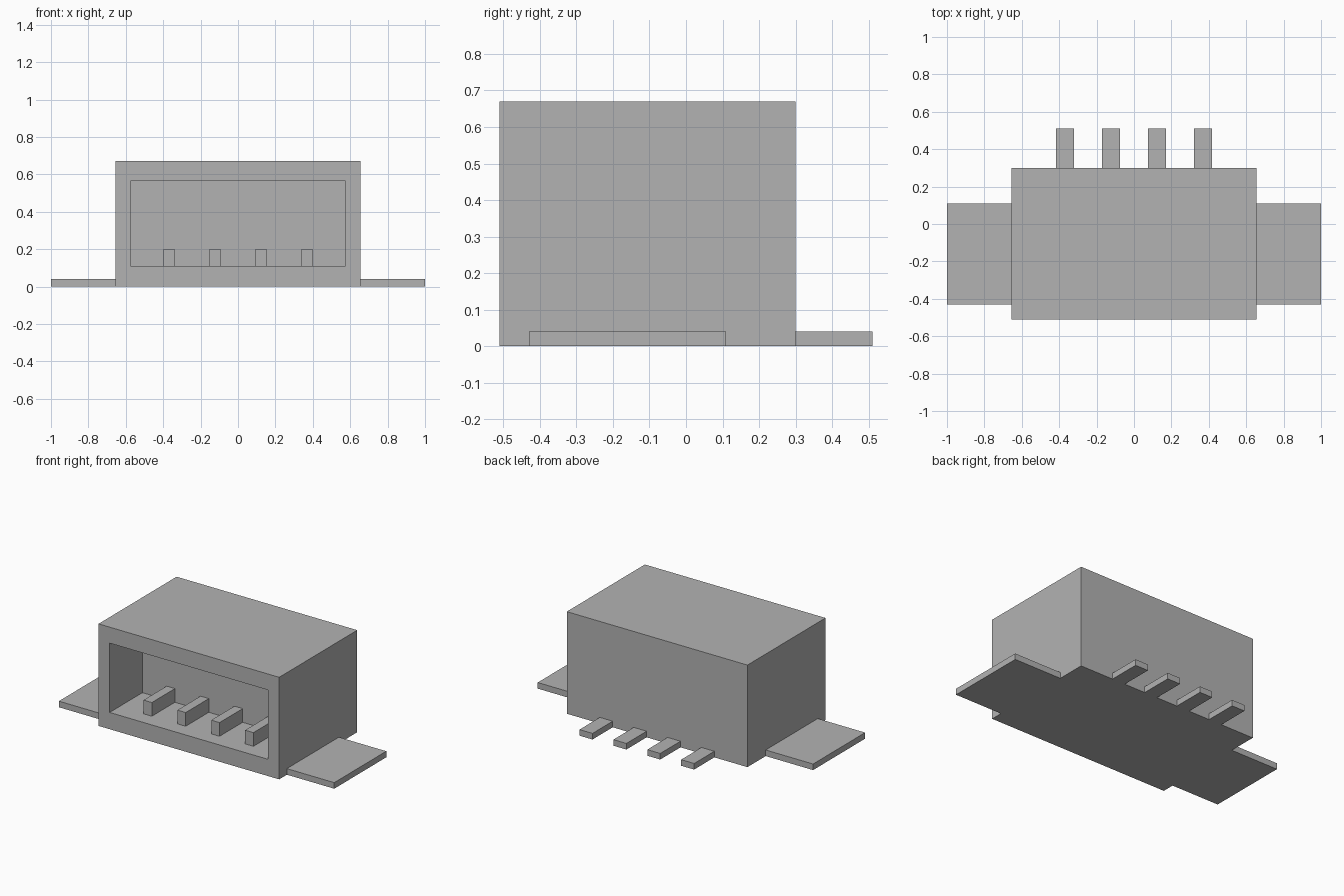
import bpy
import bmesh
from mathutils import Vector

if "Cube" in bpy.data.objects:
    bpy.data.objects.remove(bpy.data.objects["Cube"])

grey = bpy.data.materials.new("plain_grey")
grey.use_nodes = True
grey.diffuse_color = (0.45, 0.45, 0.45, 1)
grey.node_tree.nodes["Principled BSDF"].inputs["Base Color"].default_value = grey.diffuse_color

HALF_WIDTH, HEIGHT = 0.656, 0.67
FRONT, BACK = -0.51, 0.30
CAVITY_BACK, CAVITY_FLOOR = -0.17, 0.11


def finish(name, bm):
    bmesh.ops.recalc_face_normals(bm, faces=bm.faces)
    mesh = bpy.data.meshes.new(name)
    bm.to_mesh(mesh)
    bm.free()
    mesh.materials.append(grey)
    obj = bpy.data.objects.new(name, mesh)
    bpy.context.collection.objects.link(obj)


def box(name, low, high):
    low, high = Vector(low), Vector(high)
    bm = bmesh.new()
    bmesh.ops.create_cube(bm, size=1)
    bmesh.ops.scale(bm, vec=high - low, verts=bm.verts)
    bmesh.ops.translate(bm, vec=(low + high) / 2, verts=bm.verts)
    finish(name, bm)


# Housing: rectangular rings from the back, round the front rim, into the cavity
bm = bmesh.new()
rings = []
for y, half, low, high in [
    (BACK, HALF_WIDTH, 0, HEIGHT),
    (FRONT, HALF_WIDTH, 0, HEIGHT),
    (FRONT, 0.575, CAVITY_FLOOR, 0.565),
    (CAVITY_BACK, 0.575, CAVITY_FLOOR, 0.565),
]:
    corners = [(-half, low), (half, low), (half, high), (-half, high)]
    rings.append([bm.verts.new((x, y, z)) for x, z in corners])
for a, b in zip(rings, rings[1:]):
    for i in range(4):
        j = (i + 1) % 4
        bm.faces.new((a[i], a[j], b[j], b[i]))
bm.faces.new(rings[0])
bm.faces.new(rings[-1])
finish("housing", bm)

# Flat mounting tabs on both sides
box("left_mounting_tab", (HALF_WIDTH, -0.43, 0), (1, 0.11, 0.04))
box("right_mounting_tab", (-1, -0.43, 0), (-HALF_WIDTH, 0.11, 0.04))

# Four contacts inside the cavity, each with a flat solder lead at the back
for i in range(4):
    x = (i - 1.5) * 0.246
    box(f"contact_pin_{i + 1}", (x - 0.03, -0.41, CAVITY_FLOOR), (x + 0.03, CAVITY_BACK, 0.2))
    box(f"solder_lead_{i + 1}", (x - 0.047, BACK, 0), (x + 0.047, 0.51, 0.04))
